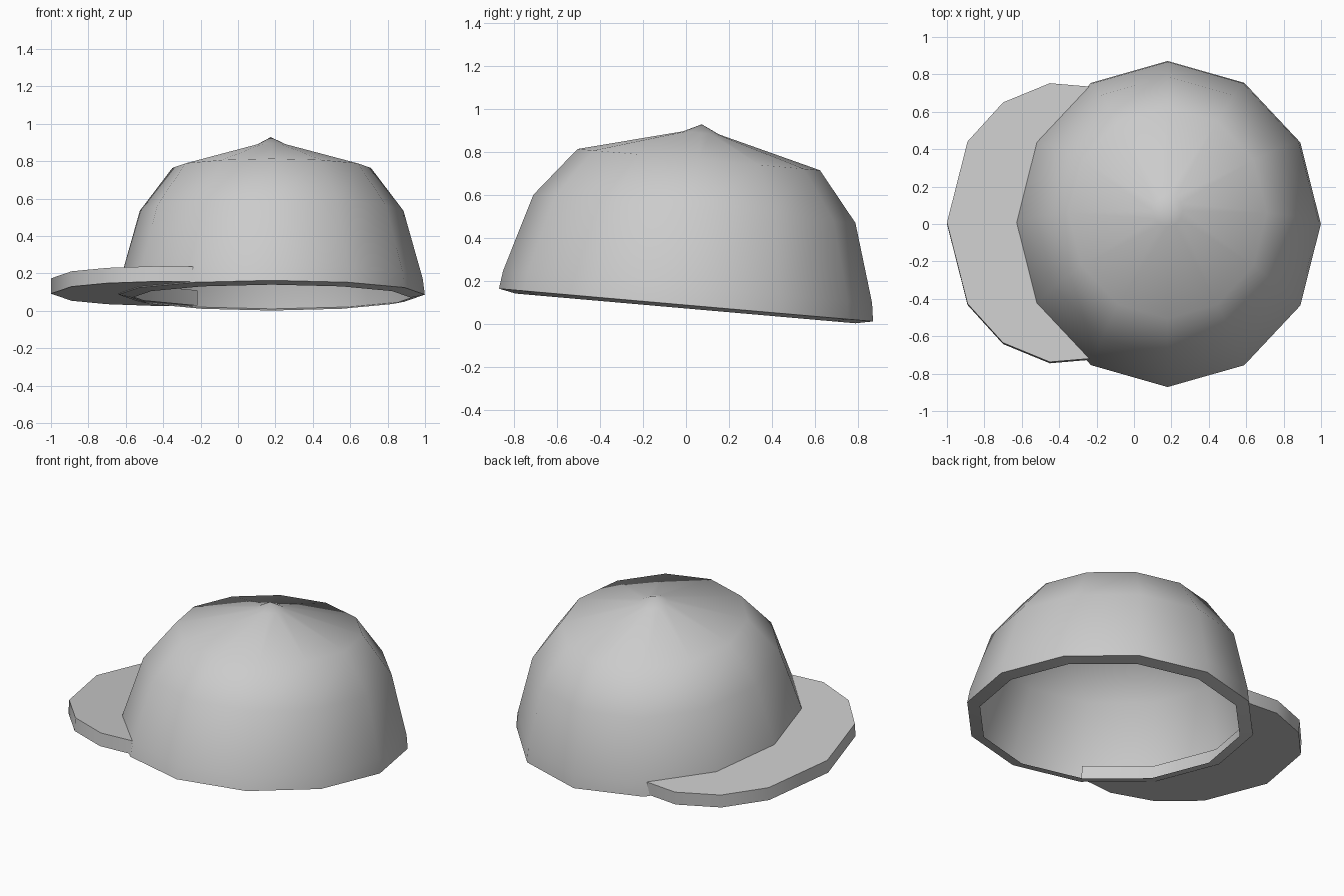
import bpy, bmesh, math
from mathutils import Matrix

cube = bpy.data.objects.get("Cube")
if cube:
    bpy.data.objects.remove(cube)

grey = bpy.data.materials.new("plain grey")
grey.use_nodes = True
colour = (0.6, 0.6, 0.6, 1)
grey.diffuse_color = colour
grey.node_tree.nodes["Principled BSDF"].inputs["Base Color"].default_value = colour

# The whole cap leans slightly towards the back
lean = Matrix.Translation((0, 0, 0.087)) @ Matrix.Rotation(math.radians(-5), 4, 'X')
SIDES = 12


def oval(i, r):
    """Point i of the twelve-sided head outline at radius r."""
    a = math.tau * i / SIDES
    return 0.18 + 0.936 * r * math.cos(a), r * math.sin(a)


def finish(name, bm):
    mesh = bpy.data.meshes.new(name)
    bm.to_mesh(mesh)
    bm.free()
    mesh.materials.append(grey)
    obj = bpy.data.objects.new(name, mesh)
    bpy.context.collection.objects.link(obj)
    obj.matrix_world = lean
    bpy.ops.object.select_all(action='DESELECT')
    obj.select_set(True)
    bpy.context.view_layer.objects.active = obj
    bpy.ops.object.shade_smooth_by_angle(angle=math.radians(45))


# Crown: hollow twelve-sided dome, open below, with a turned-in lip
profile = [(0.795, -0.016), (0.875, 0), (0.863, 0.085),
           (0.753, 0.45), (0.567, 0.68), (0.085, 0.805)]
bm = bmesh.new()
rings = [[bm.verts.new((*oval(i, r), h)) for i in range(SIDES)] for r, h in profile]
for low, high in zip(rings, rings[1:]):
    for i in range(SIDES):
        j = (i + 1) % SIDES
        bm.faces.new((low[i], low[j], high[j], high[i]))
tip = bm.verts.new((0.175, 0, 0.845))
for i in range(SIDES):
    bm.faces.new((rings[-1][i], rings[-1][(i + 1) % SIDES], tip))
finish("crown", bm)

# Brim: flat crescent slab on the right, its inner edge following the crown
half = [(-0.24, 0.73), (-0.45, 0.748), (-0.70, 0.645), (-0.89, 0.435)]
outline = half + [(-1, 0)] + [(x, -y) for x, y in reversed(half)]
outline += [oval(i, 0.845) for i in range(8, 3, -1)]
bm = bmesh.new()
base = bm.faces.new([bm.verts.new((x, y, 0.005)) for x, y in outline])
top = bmesh.ops.extrude_face_region(bm, geom=[base], use_keep_orig=True)
bmesh.ops.translate(bm, vec=(0, 0, 0.082),
                    verts=[v for v in top["geom"] if isinstance(v, bmesh.types.BMVert)])
bmesh.ops.recalc_face_normals(bm, faces=bm.faces)
finish("brim", bm)
